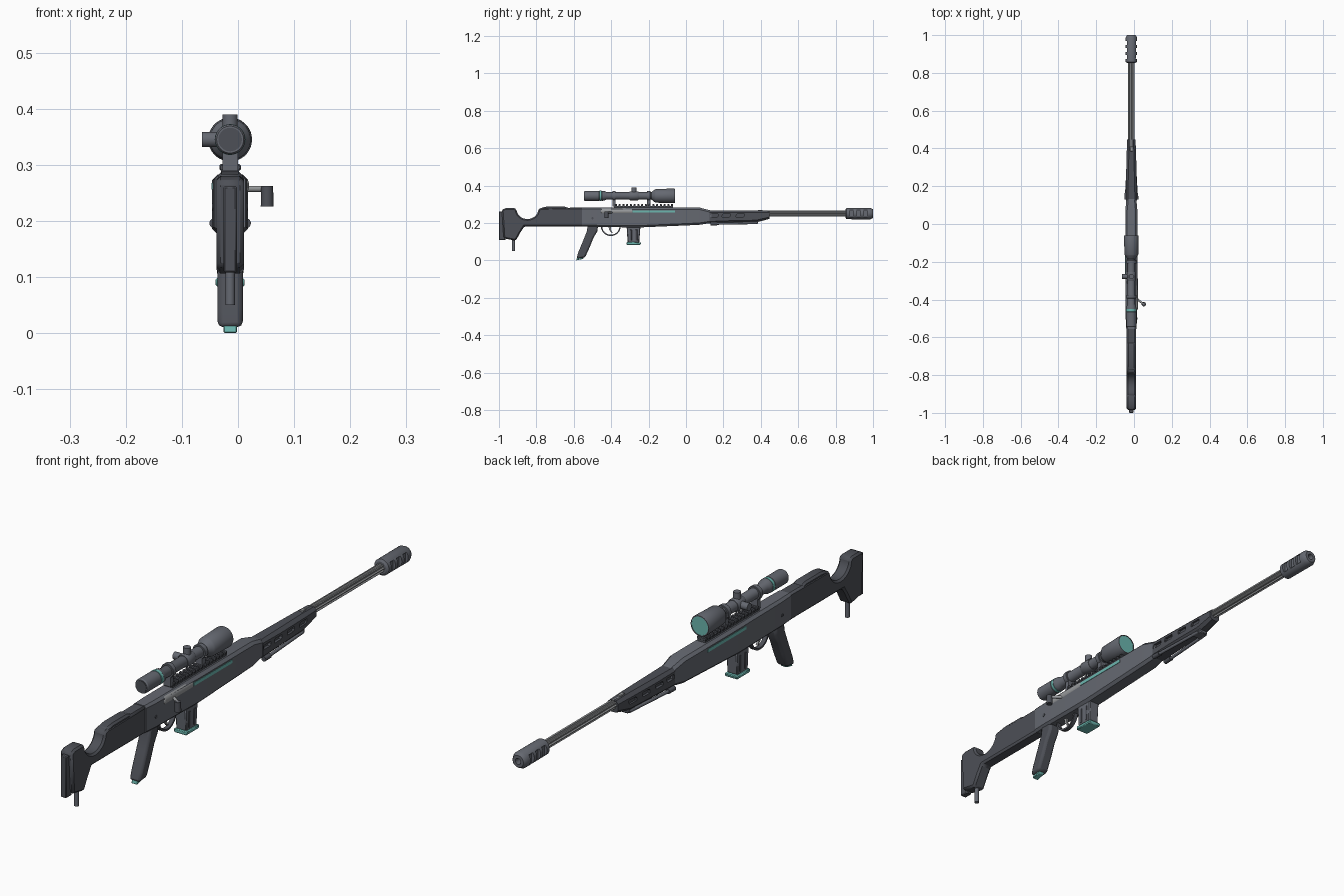
import bpy, bmesh
from math import sin, cos, pi, radians
from mathutils import Vector

CX = -0.014   # centre line of the rifle
BZ = 0.25     # barrel height
SZ = 0.345    # scope height


def material(name, rgb):
    m = bpy.data.materials.new(name)
    m.diffuse_color = (*rgb, 1)
    return m


SLATE = material("slate", (0.13, 0.14, 0.165))
DARK = material("dark_slate", (0.075, 0.08, 0.095))
STEEL = material("steel", (0.32, 0.33, 0.34))
TEAL = material("teal", (0.15, 0.47, 0.43))


def skin(name, rings, mat=SLATE, bevel=0, seg=1):
    """Join rings of equal length into a closed solid."""
    bm = bmesh.new()
    vs = [[bm.verts.new(p) for p in r] for r in rings]
    n = len(rings[0])
    for a, b in zip(vs, vs[1:]):
        for i in range(n):
            bm.faces.new((a[i], a[(i + 1) % n], b[(i + 1) % n], b[i]))
    bm.faces.new(vs[0])
    bm.faces.new(vs[-1])
    bmesh.ops.recalc_face_normals(bm, faces=bm.faces)
    me = bpy.data.meshes.new(name)
    bm.to_mesh(me)
    bm.free()
    me.materials.append(mat)
    ob = bpy.data.objects.new(name, me)
    bpy.context.collection.objects.link(ob)
    if bevel:
        m = ob.modifiers.new("bevel", "BEVEL")
        m.width, m.segments, m.limit_method = bevel, seg, "ANGLE"
    return ob


def lathe(name, prof, z, mat=SLATE, x=CX, n=28):
    """Turned part along y from (y, radius) points."""
    return skin(name, [[(x + r * cos(2 * pi * i / n), y, z + r * sin(2 * pi * i / n))
                        for i in range(n)] for y, r in prof], mat)


def rod(name, a, b, r, mat=SLATE, n=20, r2=None):
    a, b = Vector(a), Vector(b)
    q = (b - a).to_track_quat("Z", "Y")
    return skin(name, [[p + q @ Vector((k * cos(2 * pi * i / n), k * sin(2 * pi * i / n), 0))
                        for i in range(n)] for p, k in ((a, r), (b, r2 or r))], mat)


def slab(name, prof, half, mat=SLATE, bevel=0, seg=1, x=CX):
    """Side profile of (y, z) points extruded across x."""
    return skin(name, [[(x + s, y, z) for y, z in prof] for s in (-half, half)], mat, bevel, seg)


def box(name, y0, y1, z0, z1, half, mat=SLATE, bevel=0, x=CX):
    return slab(name, [(y0, z0), (y1, z0), (y1, z1), (y0, z1)], half, mat, bevel, 1, x)


def body(name, sections, mat=SLATE):
    """Chamfered box section (y, half width, bottom, top, chamfer) lofted along y."""
    return skin(name, [[(CX + x, y, z) for x, z in
                        ((w - c, b), (w, b + c), (w, t - c), (w - c, t),
                         (c - w, t), (-w, t - c), (-w, b + c), (c - w, b))]
                       for y, w, b, t, c in sections], mat)


def cut(ob, cutter):
    cutter.hide_render = True
    cutter.hide_viewport = True
    m = ob.modifiers.new("cut", "BOOLEAN")
    m.operation, m.object, m.solver = "DIFFERENCE", cutter, "EXACT"


# Stock with scooped top, pad, cheek rest and rear foot
arc = [(-0.848 + 0.058 * cos(a), 0.273 + 0.052 * sin(a))
       for a in (pi + pi * i / 14 for i in range(15))]
slab("stock", [(-0.55, 0.282), (-0.55, 0.181), (-0.865, 0.181), (-0.885, 0.15), (-0.91, 0.105),
               (-0.975, 0.118), (-0.985, 0.27), (-0.965, 0.279), (-0.918, 0.279)] + arc
     + [(-0.775, 0.28)], 0.0245, DARK, 0.007)
box("butt_pad", -1.0, -0.965, 0.108, 0.262, 0.012, DARK, 0.003)
slab("cheek_rest", [(-0.785, 0.262), (-0.775, 0.282), (-0.74, 0.288), (-0.65, 0.288),
                    (-0.625, 0.28), (-0.62, 0.262)], 0.022, DARK, 0.007)
rod("rear_foot", (CX, -0.922, 0.13), (CX, -0.922, 0.05), 0.0085)

# Receiver
body("receiver", [(-0.555, 0.027, 0.181, 0.283, 0.008), (-0.50, 0.030, 0.179, 0.283, 0.009),
                  (-0.25, 0.032, 0.176, 0.283, 0.01), (0.07, 0.032, 0.19, 0.283, 0.01),
                  (0.135, 0.026, 0.2, 0.266, 0.01)])
for s, side in ((-1, "left"), (1, "right")):
    box(side + "_stripe", -0.285, -0.06, 0.256, 0.268, 0.0015, TEAL, 0, CX + s * 0.032)
    rod(side + "_pin", (CX + s * 0.02, -0.5, 0.225), (CX + s * 0.032, -0.5, 0.225), 0.006, DARK)

# Bolt and its handle
lathe("bolt", [(-0.455, 0.016), (-0.45, 0.019), (-0.29, 0.019), (-0.285, 0.016)], 0.263, STEEL, CX + 0.015)
rod("bolt_handle", (CX + 0.02, -0.39, 0.257), (0.052, -0.425, 0.257), 0.0055, STEEL)
rod("bolt_knob", (0.052, -0.425, 0.262), (0.052, -0.425, 0.226), 0.0105, DARK, 20, 0.0115)

# Handguard with side slots
guard = body("handguard", [(0.125, 0.029, 0.198, 0.267, 0.01), (0.23, 0.0285, 0.2, 0.267, 0.012),
                           (0.375, 0.025, 0.203, 0.267, 0.012), (0.447, 0.022, 0.222, 0.265, 0.01)], DARK)
for y in (0.15, 0.215, 0.29, 0.365):
    for s in (-1, 1):
        cut(guard, slab("slot_cutter", [(y - 0.022, 0.231), (y + 0.017, 0.231), (y + 0.022, 0.238),
                                        (y + 0.022, 0.247), (y - 0.017, 0.247), (y - 0.022, 0.24)],
                        0.012, DARK, 0, 1, CX + s * 0.03))
box("front_sight", 0.385, 0.41, 0.26, 0.2705, 0.007, STEEL, 0.002)

# Folded bipod under the handguard
box("bipod_mount", 0.34, 0.385, 0.195, 0.215, 0.018, SLATE, 0.003)
for s, side in ((-1, "left"), (1, "right")):
    rod(side + "_bipod_leg", (CX + s * 0.016, 0.375, 0.2), (CX + s * 0.028, 0.15, 0.196), 0.006)
    rod(side + "_bipod_foot", (CX + s * 0.027, 0.165, 0.196), (CX + s * 0.028, 0.13, 0.196), 0.009, DARK)

# Fluted barrel
N = 32
skin("barrel", [[(CX + r * cos(2 * pi * i / N), y, BZ + r * sin(2 * pi * i / N))
                 for i, r in enumerate([0.0165, 0.0165, 0.012, 0.012] * (N // 4))]
                for y in (0.4, 0.87)], STEEL)

# Muzzle brake with bore and side ports
brake = lathe("muzzle_brake", [(0.853, 0.022), (0.858, 0.030), (0.985, 0.0305), (0.998, 0.024),
                               (1.0, 0.022), (1.0, 0.011), (0.86, 0.011)], BZ)
for y in (0.885, 0.922, 0.959):
    for s in (-1, 1):
        cut(brake, box("port_cutter", y - 0.011, y + 0.011, 0.231, 0.269, 0.01, DARK, 0, CX + s * 0.029))

# Scope rail with teeth
box("rail_base", -0.385, -0.07, 0.28, 0.292, 0.016, DARK)
for i in range(16):
    y = -0.38 + i * 0.02
    box("rail_tooth", y, y + 0.011, 0.29, 0.301, 0.019, DARK, 0.002)

# Scope
lathe("scope_tube", [(-0.545, 0.024), (-0.54, 0.027), (-0.465, 0.027), (-0.462, 0.023), (-0.452, 0.023),
                     (-0.45, 0.027), (-0.435, 0.025), (-0.425, 0.020), (-0.185, 0.020), (-0.168, 0.033),
                     (-0.162, 0.0365), (-0.065, 0.039), (-0.06, 0.037), (-0.06, 0.034),
                     (-0.066, 0.034)], SZ, SLATE, CX, 36)
lathe("front_lens", [(-0.07, 0.0345), (-0.0615, 0.0345)], SZ, TEAL, CX, 36)
lathe("rear_lens", [(-0.546, 0.021), (-0.53, 0.021)], SZ, DARK)
lathe("focus_ring", [(-0.462, 0.0275), (-0.451, 0.0275)], SZ, TEAL)
for y, nm in ((-0.385, "rear"), (-0.2, "front")):
    lathe(nm + "_scope_ring", [(y - 0.009, 0.025), (y - 0.008, 0.026), (y + 0.008, 0.026),
                               (y + 0.009, 0.025)], SZ)
    box(nm + "_ring_foot", y - 0.009, y + 0.009, 0.289, 0.325, 0.014)
lathe("turret_collar", [(-0.302, 0.022), (-0.298, 0.024), (-0.258, 0.024), (-0.254, 0.022)], SZ)
rod("top_turret", (CX, -0.278, SZ), (CX, -0.278, 0.39), 0.0135)
rod("side_turret", (CX, -0.278, SZ), (-0.064, -0.278, SZ), 0.0135)

# Magazine with ribbed sides and teal floor plate
slab("magazine", [(-0.312, 0.095), (-0.25, 0.095), (-0.243, 0.19), (-0.318, 0.19)], 0.022, SLATE, 0.004)
for y in (-0.295, -0.265):
    box("magazine_rib", y - 0.006, y + 0.006, 0.105, 0.165, 0.0235, DARK, 0.002)
slab("magazine_floor", [(-0.318, 0.083), (-0.243, 0.083), (-0.24, 0.096), (-0.318, 0.098)], 0.026, TEAL, 0.003)

# Pistol grip with teal cap
slab("grip", [(-0.525, 0.19), (-0.47, 0.19), (-0.474, 0.155), (-0.495, 0.12), (-0.515, 0.07), (-0.54, 0.015),
              (-0.586, 0.01), (-0.575, 0.045), (-0.548, 0.11), (-0.53, 0.155)], 0.0225, DARK, 0.009, 2)
slab("grip_cap", [(-0.586, 0.0), (-0.55, 0.008), (-0.545, 0.02), (-0.583, 0.014)], 0.012, TEAL, 0.002)

# Trigger guard loop and trigger
outer = [(-0.402 + 0.053 * cos(a), 0.182 + 0.052 * sin(a)) for a in (pi + pi * i / 16 for i in range(17))]
inner = [(-0.402 + 0.046 * cos(a), 0.182 + 0.045 * sin(a)) for a in (-pi * i / 16 for i in range(17))]
slab("trigger_guard", outer + inner, 0.008, DARK)
slab("trigger", [(-0.415, 0.185), (-0.4, 0.185), (-0.402, 0.165), (-0.392, 0.147), (-0.398, 0.146),
                 (-0.411, 0.163)], 0.004, STEEL)

# Smooth the round parts, keep sharp edges
bpy.ops.object.select_all(action="DESELECT")
for ob in bpy.context.collection.objects:
    if ob.type == "MESH" and not ob.hide_render:
        ob.select_set(True)
        bpy.context.view_layer.objects.active = ob
bpy.ops.object.shade_smooth_by_angle(angle=radians(30))
